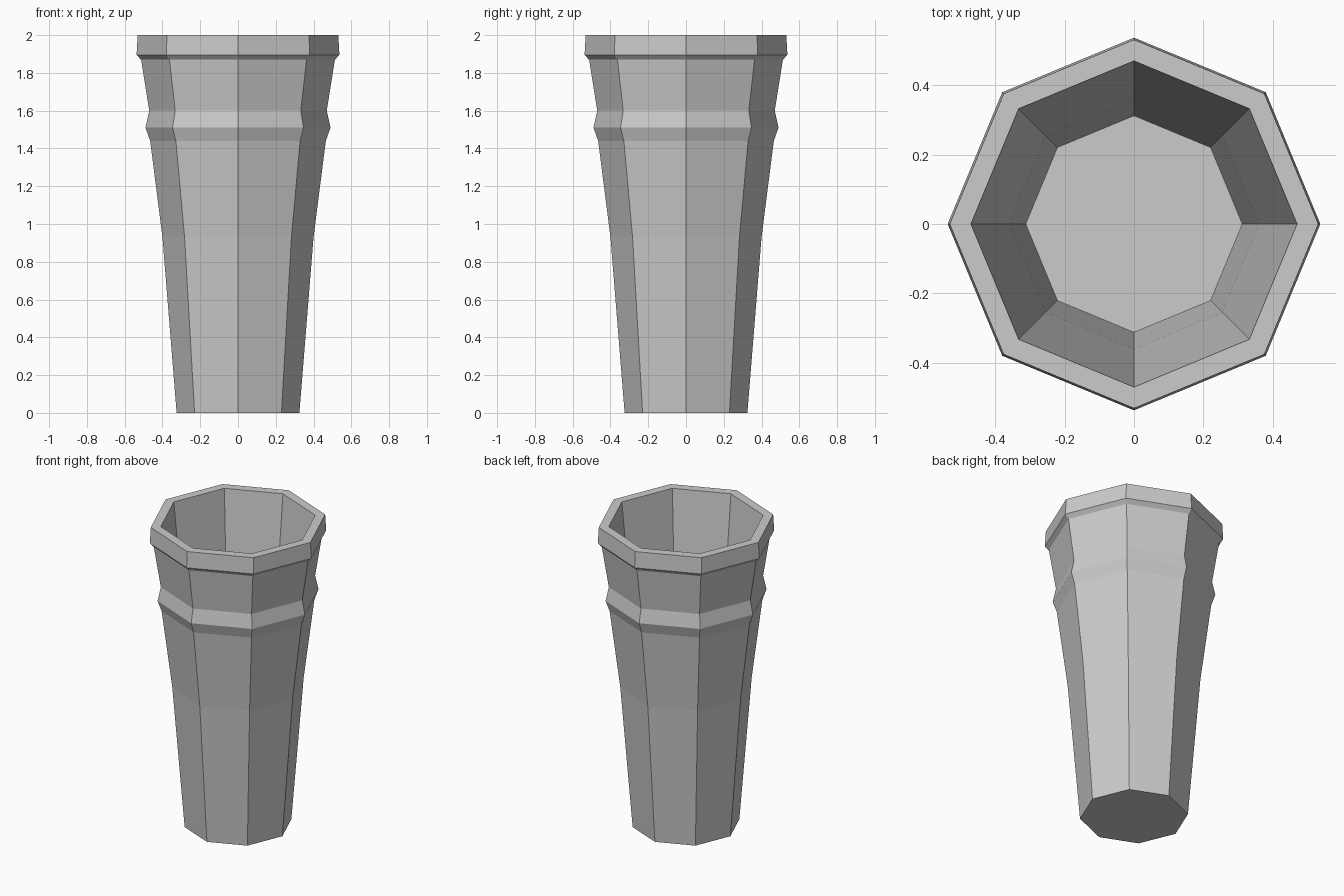
import bpy
import bmesh
from math import cos, sin, tau

SIDES = 8

old = bpy.data.objects.get("Cube")
if old:
    bpy.data.objects.remove(old, do_unlink=True)

# One plain grey for the whole cup
grey = bpy.data.materials.new("plain_grey")
grey.use_nodes = True
colour = (0.6, 0.6, 0.6, 1)
grey.diffuse_color = colour
grey.node_tree.nodes["Principled BSDF"].inputs["Base Color"].default_value = colour

# Radius and height, from the foot up the outside, over the rim and down inside
profile = [
    (0.325, 0.0), (0.40, 0.93), (0.465, 1.44),    # tapered body
    (0.49, 1.51), (0.47, 1.60),                   # raised band
    (0.513, 1.87), (0.537, 1.895), (0.531, 2.0),  # lip
    (0.47, 2.0), (0.36, 0.93), (0.312, 0.28),     # hollow inside
]


def turned(name, points, sides):
    """Sweep a profile around z, closing both ends with flat faces."""
    bm = bmesh.new()
    rings = [[bm.verts.new((r * cos(tau * i / sides), r * sin(tau * i / sides), z))
              for i in range(sides)] for r, z in points]
    for low, high in zip(rings, rings[1:]):
        for i in range(sides):
            j = (i + 1) % sides
            bm.faces.new((low[i], low[j], high[j], high[i]))
    bm.faces.new(rings[0][::-1])
    bm.faces.new(rings[-1])
    bmesh.ops.recalc_face_normals(bm, faces=bm.faces)
    mesh = bpy.data.meshes.new(name)
    bm.to_mesh(mesh)
    bm.free()
    obj = bpy.data.objects.new(name, mesh)
    bpy.context.collection.objects.link(obj)
    return obj


cup = turned("octagonal_cup", profile, SIDES)
cup.data.materials.append(grey)
